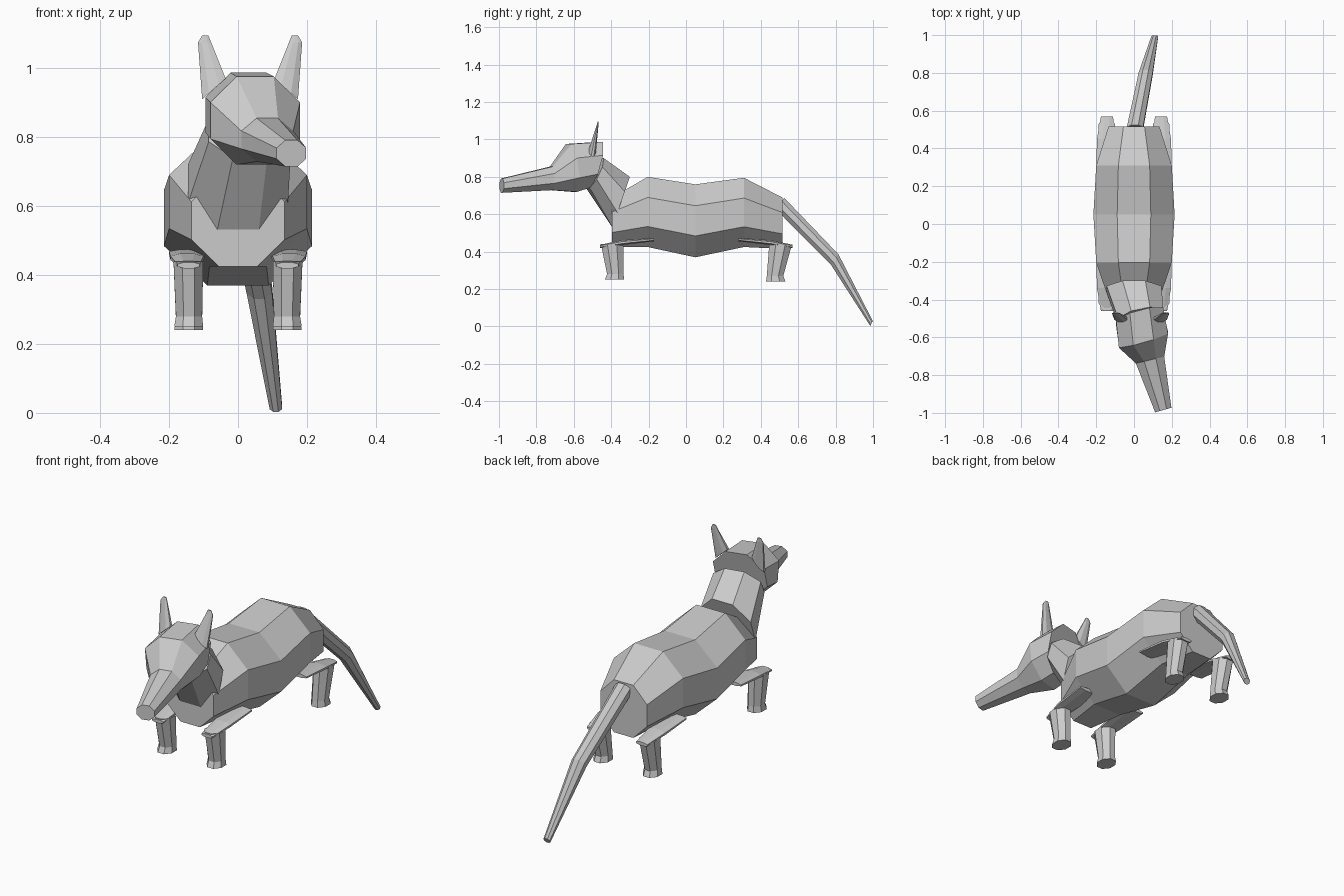
import bpy
import bmesh
from math import cos, sin, pi
from mathutils import Vector

cube = bpy.data.objects.get("Cube")
if cube:
    bpy.data.objects.remove(cube, do_unlink=True)

# One plain grey for the whole animal
grey = bpy.data.materials.new("plain_grey")
grey.use_nodes = True
GREY = (0.6, 0.6, 0.6, 1.0)
grey.diffuse_color = GREY
grey.node_tree.nodes["Principled BSDF"].inputs["Base Color"].default_value = GREY

SIDES = 8


def ring(center, u, v):
    """Octagon with flat sides; u and v reach the middle of its flats."""
    c, u, v = Vector(center), Vector(u), Vector(v)
    k = 1 / cos(pi / SIDES)
    angles = [(i + 0.5) * 2 * pi / SIDES for i in range(SIDES)]
    return [c + (u * cos(a) + v * sin(a)) * k for a in angles]


def loft(name, rings, mirrored=False):
    """Skin a list of octagons into a closed flat-shaded tube."""
    bm = bmesh.new()
    loops = [[bm.verts.new(p) for p in ring(*r)] for r in rings]
    for a, b in zip(loops, loops[1:]):
        for i in range(SIDES):
            j = (i + 1) % SIDES
            bm.faces.new((a[i], a[j], b[j], b[i]))
    bm.faces.new(loops[0])
    bm.faces.new(loops[-1])
    bmesh.ops.recalc_face_normals(bm, faces=bm.faces)
    mesh = bpy.data.meshes.new(name)
    bm.to_mesh(mesh)
    bm.free()
    mesh.materials.append(grey)
    obj = bpy.data.objects.new(name, mesh)
    bpy.context.collection.objects.link(obj)
    if mirrored:
        obj.modifiers.new("mirror", "MIRROR")
    return obj


# Body: y, half width, bottom z, top z
sections = [
    (-0.395, 0.135, 0.425, 0.69),
    (-0.205, 0.20, 0.425, 0.80),
    (0.05, 0.215, 0.37, 0.76),
    (0.31, 0.20, 0.425, 0.795),
    (0.515, 0.135, 0.415, 0.69),
]
loft("body", [((0, y, (lo + hi) / 2), (w, 0, 0), (0, 0, (hi - lo) / 2))
              for y, w, lo, hi in sections])

# Neck rises forward out of the chest
loft("neck", [
    ((0, -0.347, 0.665), (0.145, 0, 0), (0, 0.047, 0.135)),
    ((0.035, -0.487, 0.82), (0.12, 0.025, 0), (0, 0.037, 0.08)),
])

# Head and long snout, turned to the animal's left
loft("head", [
    ((0.03, -0.49, 0.865), (0.125, 0.033, 0), (0, 0.033, 0.122)),
    ((0.05, -0.612, 0.848), (0.13, 0.037, 0), (0, -0.015, 0.128)),
    ((0.085, -0.72, 0.792), (0.075, 0.018, 0), (0, 0, 0.063)),
    ((0.155, -0.985, 0.753), (0.043, 0.012, 0), (0, 0, 0.038)),
])

# Ears, mirrored about the middle of the head
for side, name in ((-1, "right_ear"), (1, "left_ear")):
    def ear_ring(dx, y, z, w, rise, thick):
        return ((0.035 + side * dx, y, z), (side * w, 0, -rise), (0, thick, 0))
    loft(name, [
        ear_ring(0.105, -0.5, 0.94, 0.034, 0.03, 0.018),
        ear_ring(0.132, -0.473, 1.075, 0.019, 0, 0.005),
        ear_ring(0.13, -0.47, 1.095, 0.009, 0, 0.003),
    ])

# Legs: flat thigh along the belly, then an upright shank with a small foot
for name, flip, drop, shift in (("front", 1, 0, 0), ("hind", -1, -0.01, 0.012)):
    def leg_y(y):
        return y if flip == 1 else 0.11 - y
    loft(name + "_thighs", [
        ((0.145, leg_y(-0.17), 0.465), (0.055, 0, 0), (0, 0, 0.009)),
        ((0.148, leg_y(-0.34), 0.449), (0.048, 0, 0), (0, 0, 0.013)),
        ((0.143, leg_y(-0.46), 0.428), (0.032, 0, 0), (0, 0, 0.009)),
    ], mirrored=True)
    loft(name + "_shanks", [
        ((0.144, leg_y(-0.395), 0.437), (0.043, 0, 0), (0, 0.06, -0.004)),
        ((0.142, leg_y(-0.378) - shift, 0.28 + drop), (0.038, 0, 0), (0, 0.044, 0)),
        ((0.143, leg_y(-0.382) - shift, 0.25 + drop), (0.042, 0, 0), (0, 0.052, 0)),
    ], mirrored=True)

# Tail droops back and to the animal's left
loft("tail", [
    ((0.005, 0.505, 0.655), (0.043, 0, 0), (0, 0.02, 0.033)),
    ((0.062, 0.795, 0.358), (0.037, 0, 0), (0, 0.02, 0.028)),
    ((0.11, 0.992, 0.016), (0.018, 0, 0), (0, 0.007, 0.013)),
])
